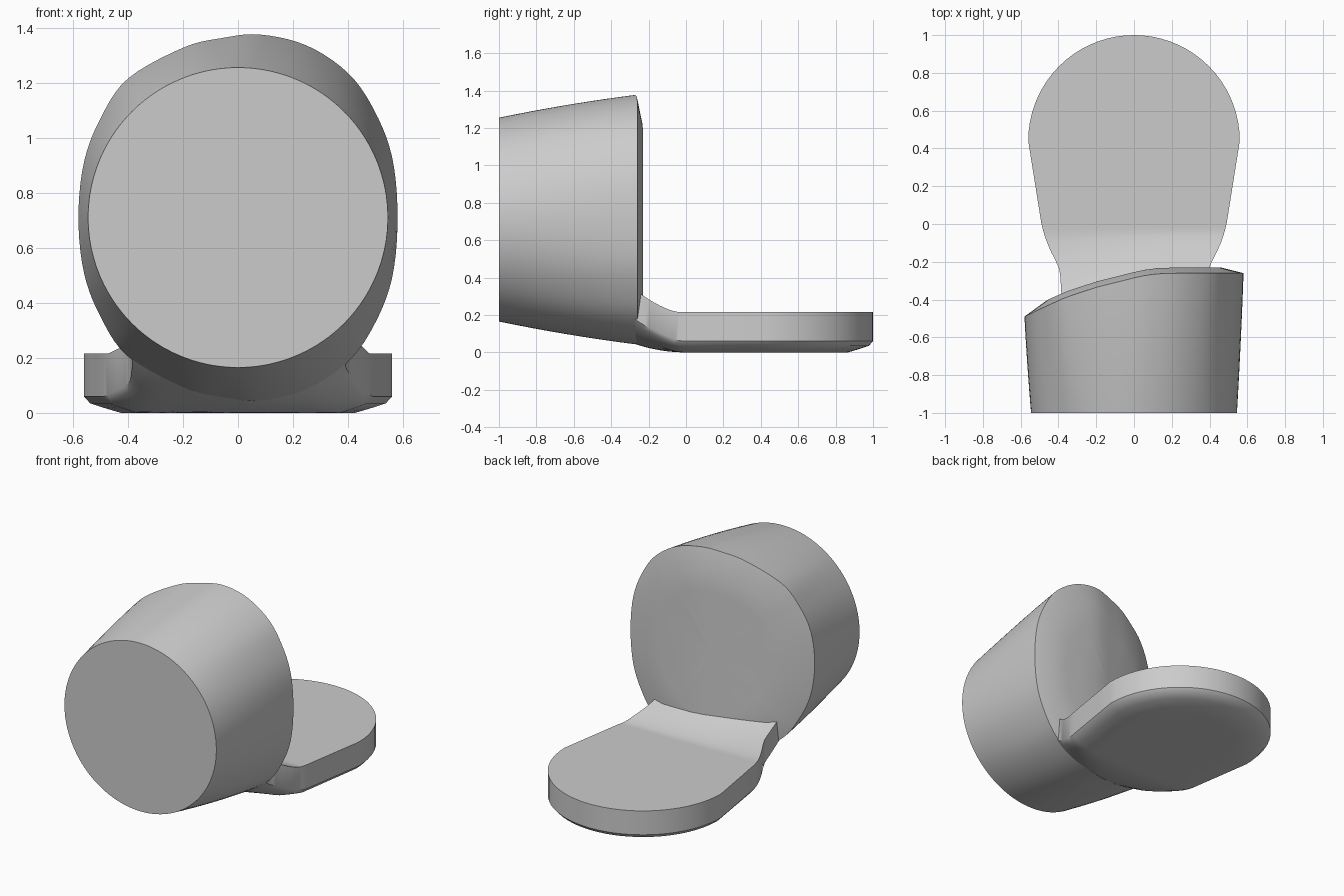
import bpy, bmesh, math

if "Cube" in bpy.data.objects:
    bpy.data.objects.remove(bpy.data.objects["Cube"])

grey = bpy.data.materials.new("light grey")
grey.diffuse_color = (0.6, 0.6, 0.6, 1)
grey.use_nodes = True
grey.node_tree.nodes["Principled BSDF"].inputs["Base Color"].default_value = grey.diffuse_color
CZ, R = 0.71, 0.545            # centre height and radius of the front disc


def lerp_table(table, x):
    if x <= table[0][0]:
        return table[0][1]
    for (a, p), (b, q) in zip(table, table[1:]):
        if x <= b:
            return p + (q - p) * (x - a) / (b - a)
    return table[-1][1]


def finish(name, bm, angle):
    bmesh.ops.remove_doubles(bm, verts=bm.verts, dist=0.0004)
    bmesh.ops.recalc_face_normals(bm, faces=bm.faces)
    me = bpy.data.meshes.new(name)
    bm.to_mesh(me)
    bm.free()
    me.materials.append(grey)
    ob = bpy.data.objects.new(name, me)
    bpy.context.collection.objects.link(ob)
    bpy.ops.object.select_all(action='DESELECT')
    ob.select_set(True)
    bpy.context.view_layer.objects.active = ob
    bpy.ops.object.shade_smooth_by_angle(angle=math.radians(angle))
    return ob


# Skewed rim: upper half (x, height above centre), mirrored for the lower half
upper = [(.58, 0), (.56, .22), (.495, .39), (.4, .525), (.25, .625), (.08, .665),
         (-.06, .652), (-.2, .617), (-.4, .505), (-.5, .36), (-.56, .2), (-.58, 0)]
ctrl = upper + [(x, -z) for x, z in upper[-2:0:-1]]
rim, N, SUB = [], len(ctrl), 5
for i in range(N):
    p = [ctrl[(i + j) % N] for j in (-1, 0, 1, 2)]
    for s in range(SUB):
        t = s / SUB
        rim.append(tuple(0.5 * (2 * p[1][c] + (p[2][c] - p[0][c]) * t
                   + (2 * p[0][c] - 5 * p[1][c] + 4 * p[2][c] - p[3][c]) * t * t
                   + (3 * p[1][c] - p[0][c] - 3 * p[2][c] + p[3][c]) * t ** 3)
                   for c in (0, 1)))

slant = [(-.58, -.49), (-.47, -.437), (-.36, -.388), (-.2, -.335), (0, -.285),
         (.06, -.272), (.13, -.263), (.25, -.26), (.58, -.26)]


def rim_y(x):
    return lerp_table(slant, x)


# Body: lofted from the front disc to the slanted rim, then a chamfered cap
bm = bmesh.new()
rings = []
STEPS = 8
for k in range(STEPS + 1):
    t = k / STEPS
    e = t + 0.25 * t * (1 - t)
    ring = []
    for x, z in rim:
        a = math.atan2(z, x)
        ring.append(bm.verts.new((R * math.cos(a) * (1 - e) + x * e,
                                  -1 + t * (rim_y(x) + 1),
                                  CZ + R * math.sin(a) * (1 - e) + z * e)))
    rings.append(ring)
for s in (0.79, 0.6, 0.4, 0.2, 0.05):
    rings.append([bm.verts.new((x * s, rim_y(x * s) + 0.03, CZ + z * s)) for x, z in rim])
n = len(rim)
for r0, r1 in zip(rings, rings[1:]):
    for i in range(n):
        bm.faces.new((r0[i], r0[(i + 1) % n], r1[(i + 1) % n], r1[i]))
bm.faces.new(rings[0])
bm.faces.new(rings[-1])
finish("body", bm, 22)

# Foot: rounded tongue with a narrowing neck that curves up into the body
low_rim = sorted((x, z + CZ) for x, z in rim if z < -0.01)
half_width = [(-.36, .385), (-.25, .392), (-.2, .412), (-.15, .438), (-.1, .46),
              (-.05, .477), (0, .49), (.44, .56)]
bevel = [(0, 0), (.76, 0), (.88, .02), (.96, .035), (1, .06)]
cols = [0, .2, .4, .6, .76, .88, .96, 1]
cols = [-c for c in cols[:0:-1]] + cols


def foot_section(row, k):
    """Return x, y, bottom z, top z for a row and a cross position k in -1..1."""
    kind, v = row
    zb, zt = lerp_table(bevel, abs(k)), 0.215
    if kind == "round":
        return (k * .56 * math.cos(v), .44 + abs(k) * .56 * math.sin(v), zb, zt)
    if kind == "taper":
        return (k * lerp_table(half_width, v), v, zb, zt)
    y = v * (rim_y(k * .39) - .02)
    x = k * lerp_table(half_width, y)
    rise = max(0, v - .12) / .88
    return (x, y, zb * (1 - v * v) + v * v * (lerp_table(low_rim, x) + .008),
            zt + .125 * rise ** 1.5)


rows = [("neck", 1 - i / 14) for i in range(14)]
rows += [("taper", y) for y in (0, .15, .3)]
rows += [("round", math.radians(a)) for a in range(0, 91, 5)]
bm = bmesh.new()
grid = []
for row in rows:
    line = []
    for k in cols:
        x, y, zb, zt = foot_section(row, k)
        line.append((bm.verts.new((x, y, zb)), bm.verts.new((x, y, zt))))
    grid.append(line)
m = len(cols)
for a, b in zip(grid, grid[1:]):
    for j in range(m - 1):
        for s in (0, 1):
            bm.faces.new((a[j][s], a[j + 1][s], b[j + 1][s], b[j][s]))
    for j in (0, m - 1):
        bm.faces.new((a[j][0], b[j][0], b[j][1], a[j][1]))
for j in range(m - 1):
    bm.faces.new((grid[0][j][0], grid[0][j + 1][0], grid[0][j + 1][1], grid[0][j][1]))
finish("foot", bm, 35)
